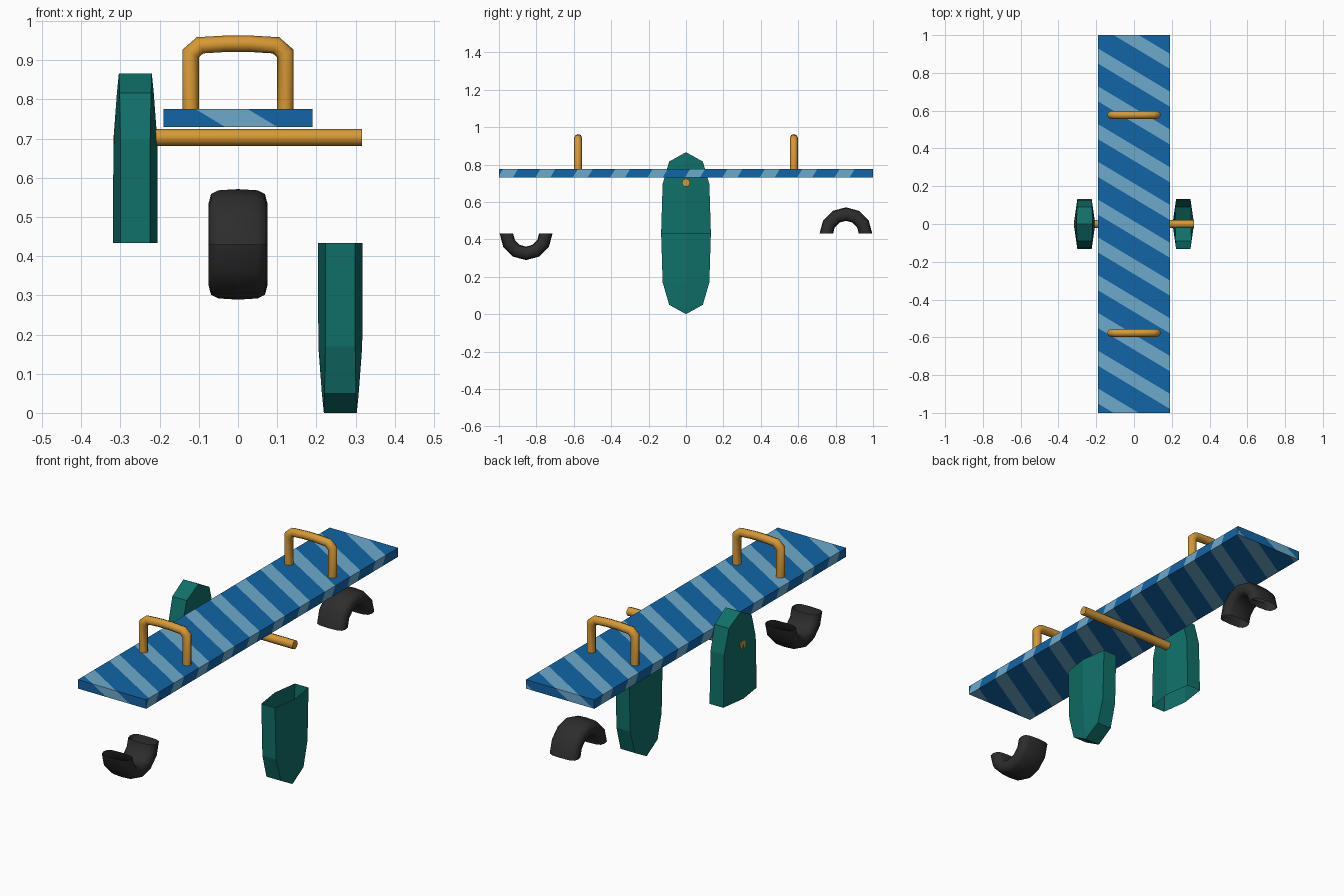
import bpy, bmesh, math
from mathutils import Vector

if "Cube" in bpy.data.objects:
    bpy.data.objects.remove(bpy.data.objects["Cube"])


def material(name, rgb):
    m = bpy.data.materials.new(name)
    m.diffuse_color = (*rgb, 1)
    m.use_nodes = True
    m.node_tree.nodes["Principled BSDF"].inputs["Base Color"].default_value = m.diffuse_color
    return m


BLUE = material("blue", (0.006, 0.13, 0.39))
LIGHT = material("light blue", (0.15, 0.40, 0.60))
TEAL = material("teal", (0.005, 0.16, 0.14))
ORANGE = material("orange", (0.68, 0.32, 0.035))
BLACK = material("black rubber", (0.026, 0.026, 0.026))


def finish(name, bm, mats, smooth=None):
    me = bpy.data.meshes.new(name)
    bm.to_mesh(me)
    bm.free()
    ob = bpy.data.objects.new(name, me)
    bpy.context.collection.objects.link(ob)
    for m in mats:
        me.materials.append(m)
    if smooth:
        bpy.ops.object.select_all(action='DESELECT')
        bpy.context.view_layer.objects.active = ob
        ob.select_set(True)
        bpy.ops.object.shade_smooth_by_angle(angle=math.radians(smooth))
    return ob


def loft(name, rings, mat, caps=False, smooth=None):
    """Skin a list of equal closed rings."""
    bm = bmesh.new()
    vs = [[bm.verts.new(p) for p in r] for r in rings]
    n = len(vs[0])
    for a, b in zip(vs, vs[1:]):
        for i in range(n):
            j = (i + 1) % n
            bm.faces.new((a[i], a[j], b[j], b[i]))
    if caps:
        bm.faces.new(vs[0][::-1])
        bm.faces.new(vs[-1])
    bmesh.ops.remove_doubles(bm, verts=bm.verts, dist=1e-5)
    bmesh.ops.recalc_face_normals(bm, faces=bm.faces)
    return finish(name, bm, [mat], smooth)


def tube(name, path, y, radius, sides=8):
    """Round bar along an (x, z) path, with mitred bends."""
    pts = [Vector((x, y, z)) for x, z in path]
    rings = []
    for i, p in enumerate(pts):
        d0 = (p - pts[max(i - 1, 0)]).normalized()
        d1 = (pts[min(i + 1, len(pts) - 1)] - p).normalized()
        t = (d0 + d1).normalized()
        mitre = 1 / max(0.5, t.dot(d1 if d1.length else d0))
        side = Vector((-t.z, 0, t.x)) * radius * mitre
        depth = Vector((0, radius, 0))
        rings.append([p + side * math.cos(a) + depth * math.sin(a)
                      for a in (math.tau * k / sides for k in range(sides))])
    return loft(name, rings, ORANGE, True, 50)


# Striped plank: each face gets its own diagonal cuts, stripe value = g.p + off
W, Z0, Z1 = 0.19, 0.73, 0.775
SL, PERIOD, START, WIDTH = 0.6, 0.2, -0.065, 0.08
edge = SL * W
stripe_rules = {
    (0, 0, 1): ((SL, 1, 0), 0),
    (1, 0, 0): ((0, 1, -SL), edge + SL * Z1),
    (0, 0, -1): ((-SL, 1, 0), 2 * edge + SL * (Z1 - Z0)),
    (-1, 0, 0): ((0, 1, SL), -edge - SL * Z1),
    (0, -1, 0): ((SL, 0, 1), -1 - Z1),
    (0, 1, 0): ((SL, 0, -1), 1 + Z1),
}
bm = bmesh.new()
bmesh.ops.create_cube(bm, size=1)
for v in bm.verts:
    v.co = (v.co.x * 2 * W, v.co.y * 2, (Z0 + Z1) / 2 + v.co.z * (Z1 - Z0))
bm.normal_update()
bmesh.ops.split_edges(bm, edges=bm.edges[:])
for normal, (g, off) in stripe_rules.items():
    g, normal = Vector(g), Vector(normal)
    for k in range(-8, 9):
        for s in (START + k * PERIOD, START + k * PERIOD + WIDTH):
            faces = [f for f in bm.faces if f.normal.dot(normal) > 0.9]
            geom = faces + list({e for f in faces for e in f.edges}) \
                + list({v for f in faces for v in f.verts})
            bmesh.ops.bisect_plane(bm, geom=geom, dist=1e-6,
                                   plane_co=g * ((s - off) / g.length_squared),
                                   plane_no=g)
            bm.normal_update()
    for f in bm.faces:
        if f.normal.dot(normal) > 0.9:
            s = g.dot(f.calc_center_median()) + off
            f.material_index = int((s - START) % PERIOD < WIDTH)
bmesh.ops.remove_doubles(bm, verts=bm.verts, dist=1e-6)
finish("plank", bm, [BLUE, LIGHT])

# Grab handles and axle
half = [(-0.121, 0.77), (-0.121, 0.917), (-0.097, 0.938), (-0.03, 0.942)]
arch = half + [(-x, z) for x, z in reversed(half)]
for label, y in (("front", -0.577), ("back", 0.577)):
    tube(label + "_handle", arch, y, 0.021)
tube("axle", [(-0.317, 0.703), (0.317, 0.703)], 0, 0.022)

# Support shells: an open lower half on the right, an open upper half on the left
# columns: z, half depth, rim half width, ridge half width
levels = [(0.433, 0.133, 0.038, 0.057), (0.17, 0.125, 0.038, 0.056),
          (0.05, 0.09, 0.040, 0.047), (0.0, 0.0, 0.042, 0.042)]


def support(name, cx, flip):
    rings = []
    for z, y, rim, ridge in levels:
        z = 0.866 - z if flip else z
        rings.append([(cx + a, b, z) for a, b in
                      ((-rim, -y), (rim, -y), (ridge, 0), (rim, y), (-rim, y), (-ridge, 0))])
    loft(name, rings, TEAL)


support("right_support", 0.261, False)
support("left_support", -0.262, True)


# Half tyres: half rings with a rounded-box cross-section and open ends
def spow(v):
    return math.copysign(abs(v) ** 0.6, v) if abs(v) > 1e-9 else 0


def tyre(name, cy, up):
    rings = []
    for i in range(7):
        t = math.pi * i / 6
        ring = []
        for k in range(12):
            a = math.tau * k / 12
            r = 0.105 + 0.036 * spow(math.cos(a))
            ring.append((0.075 * spow(math.sin(a)),
                         cy + r * math.cos(t), 0.43 + up * r * math.sin(t)))
        rings.append(ring)
    loft(name, rings, BLACK, False, 60)


tyre("front_tyre", -0.855, -1)
tyre("back_tyre", 0.855, 1)
